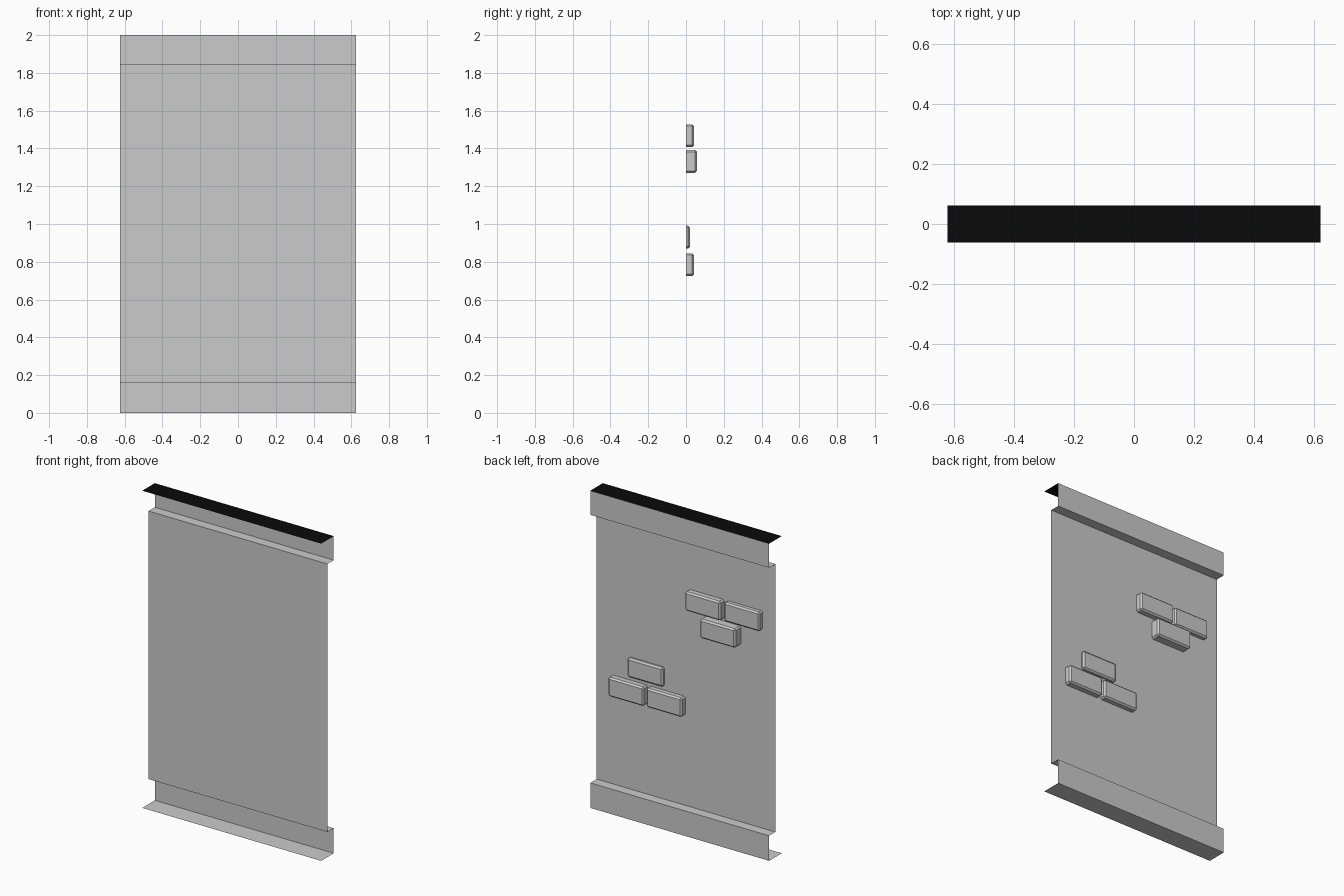
import bpy, bmesh

if "Cube" in bpy.data.objects:
    bpy.data.objects.remove(bpy.data.objects["Cube"])

HALF_W, HALF_D = 0.624, 0.0625


def finish(name, bm):
    mesh = bpy.data.meshes.new(name)
    bm.to_mesh(mesh)
    bm.free()
    obj = bpy.data.objects.new(name, mesh)
    bpy.context.collection.objects.link(obj)
    return obj


def sheet(name, profile):
    """Open sheet: a (y, z) profile swept across the width, facing -y."""
    bm = bmesh.new()
    rows = [[bm.verts.new((x, y, z)) for x in (-HALF_W, HALF_W)] for y, z in profile]
    for a, b in zip(rows, rows[1:]):
        bm.faces.new((a[0], b[0], b[1], a[1]))
    return finish(name, bm)


def brick(name, x0, x1, z0, z1, depth):
    """Raised brick on the back of the wall, bevelled, open where it meets the wall."""
    bm = bmesh.new()
    bmesh.ops.create_cube(bm, size=1)
    for v in bm.verts:
        v.co = (x1 if v.co.x > 0 else x0,
                depth if v.co.y > 0 else 0,
                z1 if v.co.z > 0 else z0)
    edges = [e for e in bm.edges if any(v.co.y > 0 for v in e.verts)]
    bmesh.ops.bevel(bm, geom=edges, offset=0.01, segments=1, affect='EDGES')
    back = [f for f in bm.faces if all(abs(v.co.y) < 1e-5 for v in f.verts)]
    bmesh.ops.delete(bm, geom=back, context='FACES')
    return finish(name, bm)


# Wall with recessed rails at top and bottom, plus the floor return
sheet("wall_panel", [(HALF_D, 2), (HALF_D, 1.848), (0, 1.848), (0, 0.158),
                     (HALF_D, 0.158), (HALF_D, 0), (-HALF_D, 0)])

# Black top cap
cap = sheet("top_cap", [(-HALF_D, 2), (HALF_D, 2)])
cap.data.flip_normals()
black = bpy.data.materials.new("black")
black.diffuse_color = (0.003, 0.003, 0.003, 1)
black.use_nodes = True
black.node_tree.nodes["Principled BSDF"].inputs["Base Color"].default_value = black.diffuse_color
cap.data.materials.append(black)

# Two clusters of exposed bricks: x0, z0, depth
W, H = 0.248, 0.121
for i, (x0, z0, depth) in enumerate([
        (-0.267, 1.407, 0.042), (-0.533, 1.407, 0.032), (-0.382, 1.271, 0.058),
        (0.149, 0.870, 0.021), (0.269, 0.724, 0.042), (0.005, 0.724, 0.038)]):
    brick(f"brick_{i + 1}", x0, x0 + W, z0, z0 + H, depth)
